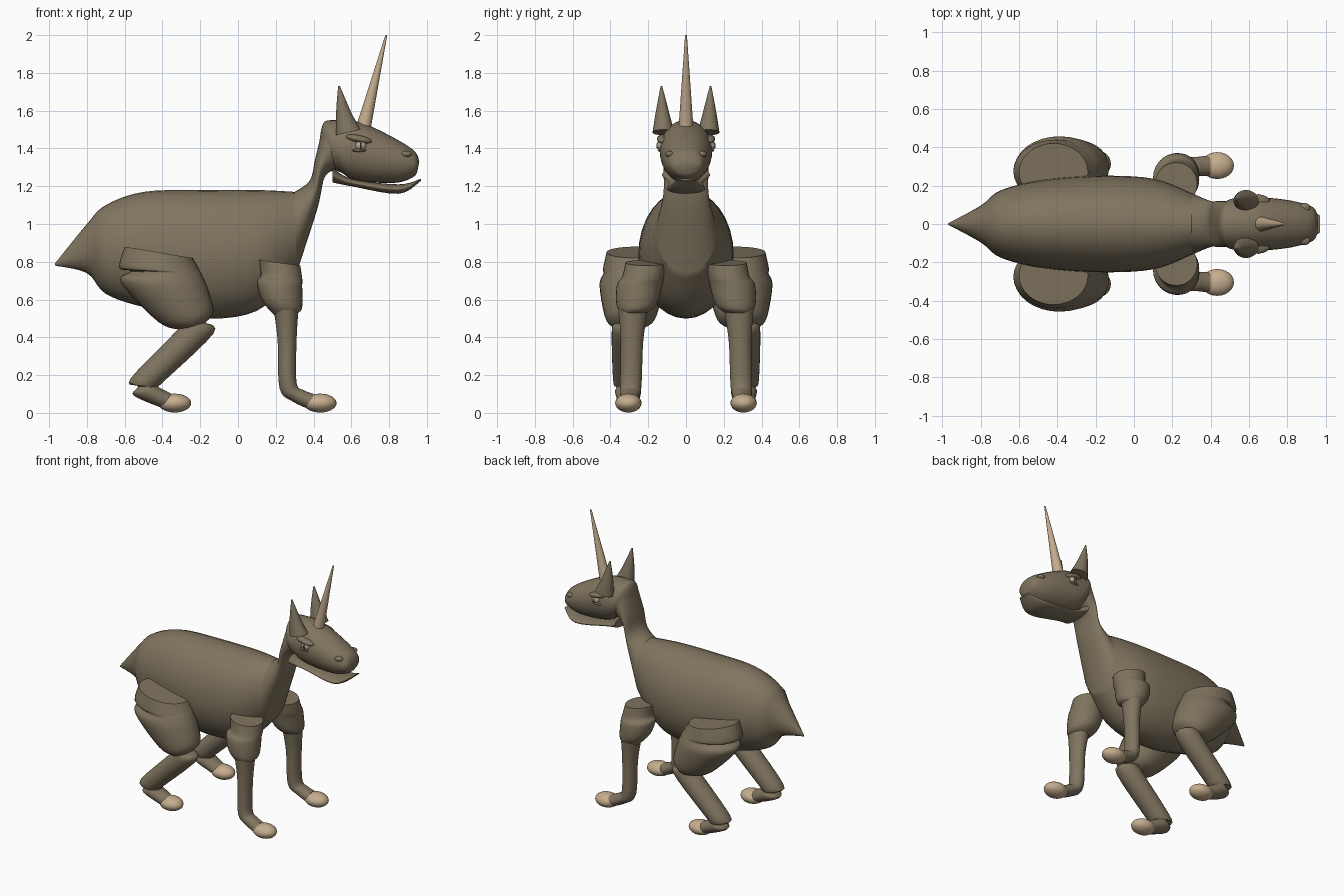
import bpy, bmesh, math
from mathutils import Matrix, Vector

cube = bpy.data.objects.get("Cube")
if cube:
    bpy.data.objects.remove(cube, do_unlink=True)


def material(name, red, green, blue):
    colour = (red, green, blue, 1)
    result = bpy.data.materials.new(name)
    result.use_nodes = True
    result.diffuse_color = colour
    shader = result.node_tree.nodes["Principled BSDF"]
    shader.inputs["Base Color"].default_value = colour
    return result


hide = material("brown hide", .215, .175, .115)
horn_tan = material("tan horn", .56, .42, .27)
eye_pale = material("pale eye", .42, .38, .29)
pupil_dark = material("dark pupil", .02, .02, .02)


def finish(name, bm, paint, mirrored):
    """Turn a bmesh into a smooth object, optionally mirrored left to right."""
    bmesh.ops.recalc_face_normals(bm, faces=bm.faces)
    mesh = bpy.data.meshes.new(name)
    bm.to_mesh(mesh)
    bm.free()
    mesh.materials.append(paint)
    part = bpy.data.objects.new(name, mesh)
    bpy.context.collection.objects.link(part)
    bpy.ops.object.select_all(action='DESELECT')
    part.select_set(True)
    bpy.context.view_layer.objects.active = part
    bpy.ops.object.shade_smooth_by_angle(angle=math.radians(50))
    if mirrored:
        modifier = part.modifiers.new("Mirror", 'MIRROR')
        modifier.use_axis = (False, True, False)


def linear(factor):
    """Half width in proportion to the span of a ring."""
    return lambda span: factor * span


def rooted(factor):
    """Half width that shrinks more slowly than the span of a ring."""
    return lambda span: factor * math.sqrt(span)


def blend(before, start, end, after, t):
    """Smooth curve from start to end, shaped by the neighbouring points."""
    slope_in, slope_out = (end - before) / 2, (after - start) / 2
    bend = end - start
    return (start + slope_in * t + (3 * bend - 2 * slope_in - slope_out) * t ** 2
            + (slope_in + slope_out - 2 * bend) * t ** 3)


def loft(name, rings, girth, side=(0, 0), paint=hide, steps=5, sides=32):
    """Skin elliptical rings, each given by two opposite points in the xz plane.

    The girth rule sets the width; side holds the first and last y offset."""
    last = len(rings) - 1
    keys = []
    for i, (xa, za, xb, zb) in enumerate(rings):
        a, b = Vector((xa, za)), Vector((xb, zb))
        y = side[0] + (side[1] - side[0]) * i / last
        keys.append(Vector((*a, *b, girth((b - a).length), y)))
    path = []
    for i in range(last):
        near = keys[max(i - 1, 0)], keys[i], keys[i + 1], keys[min(i + 2, last)]
        path += [blend(*near, step / steps) for step in range(steps)]
    path.append(keys[last])
    bm = bmesh.new()
    loops = []
    for xa, za, xb, zb, width, y in path:
        loop = []
        for k in range(sides):
            angle = math.tau * k / sides
            u = (1 - math.cos(angle)) / 2
            spot = (xa + (xb - xa) * u, y + width * math.sin(angle), za + (zb - za) * u)
            loop.append(bm.verts.new(spot))
        loops.append(loop)
    for low, high in zip(loops, loops[1:]):
        for k in range(sides):
            bm.faces.new((low[k - 1], low[k], high[k], high[k - 1]))
    bm.faces.new(loops[0])
    bm.faces.new(loops[-1])
    finish(name, bm, paint, mirrored=side[0] > 0)


def ellipsoid(name, centre, radii, paint=hide, tilt=0):
    """Mirrored pair of ellipsoids."""
    bm = bmesh.new()
    place = (Matrix.Translation(centre) @ Matrix.Rotation(tilt, 4, 'Y')
             @ Matrix.Diagonal((*radii, 1)))
    bmesh.ops.create_uvsphere(bm, u_segments=24, v_segments=14, radius=1, matrix=place)
    finish(name, bm, paint, mirrored=True)


# Torso with pointed tail, and the slim neck that continues it
shoulder = (.3, 1.17, .31, .74)
loft("torso", [
    (-.97, .79, -.97, .78),
    (-.8, 1, -.8, .74),
    (-.7, 1.1, -.7, .63),
    (-.5, 1.17, -.5, .56),
    (-.2, 1.18, -.2, .5),
    (.1, 1.18, .1, .54),
    shoulder], linear(.37))
loft("neck", [
    shoulder,
    (.38, 1.23, .42, 1.08),
    (.41, 1.35, .46, 1.25),
    (.45, 1.52, .53, 1.29)], lambda span: max(.12, .37 * span))

# Head, lower jaw and horn
loft("head", [
    (.43, 1.43, .48, 1.3),
    (.45, 1.53, .55, 1.27),
    (.5, 1.55, .6, 1.24),
    (.64, 1.54, .72, 1.22),
    (.8, 1.47, .85, 1.22),
    (.93, 1.39, .93, 1.25),
    (.96, 1.33, .95, 1.28)], rooted(.24))
loft("lower_jaw", [
    (.5, 1.3, .5, 1.22),
    (.6, 1.24, .6, 1.2),
    (.85, 1.21, .85, 1.16),
    (.97, 1.24, .97, 1.23)], rooted(.45))
loft("horn", [(.62, 1.5, .7, 1.49), (.78, 2, .79, 2)], linear(.5), paint=horn_tan)

# Ears
loft("ear", [
    (.52, 1.47, .65, 1.5),
    (.52, 1.6, .6, 1.59),
    (.53, 1.73, .54, 1.73)], linear(.43), side=(.12, .13))

# Eyes, brows and nostrils
ellipsoid("eye", (.65, .13, 1.415), (.03, .025, .025), eye_pale)
ellipsoid("pupil", (.65, .15, 1.415), (.006, .007, .017), pupil_dark)
ellipsoid("brow", (.64, .12, 1.45), (.07, .035, .02), tilt=.2)
ellipsoid("lower_lid", (.64, .125, 1.39), (.045, .025, .01))
ellipsoid("nostril", (.89, .085, 1.37), (.03, .025, .017))

# Front legs: wide upper sleeve, then slim lower leg and foot
loft("front_upper_leg", [
    (.11, .81, .33, .78),
    (.12, .73, .34, .71),
    (.1, .69, .34, .67),
    (.13, .59, .34, .56),
    (.2, .51, .32, .53)], linear(.5), side=(.21, .28))
loft("front_lower_leg", [
    (.19, .54, .32, .55),
    (.21, .38, .31, .38),
    (.22, .13, .31, .16),
    (.29, .06, .35, .12),
    (.4, .01, .4, .1)], linear(.6), side=(.28, .305))

# Hind legs: creased thigh, then slanted shin and foot
loft("thigh", [
    (-.6, .88, -.24, .82),
    (-.63, .77, -.2, .75),
    (-.57, .75, -.19, .73),
    (-.62, .69, -.16, .66),
    (-.42, .48, -.13, .54),
    (-.3, .44, -.17, .48)], rooted(.25), side=(.27, .3))
loft("shin_and_foot", [
    (-.3, .48, -.18, .48),
    (-.33, .43, -.13, .42),
    (-.57, .18, -.4, .16),
    (-.53, .14, -.42, .14),
    (-.55, .09, -.41, .13),
    (-.36, .01, -.35, .1)], rooted(.18), side=(.315, .305))

# Hooves
for name, x in (("front_hoof", .435), ("hind_hoof", -.335)):
    ellipsoid(name, (x, .305, .052), (.087, .07, .05), horn_tan)
